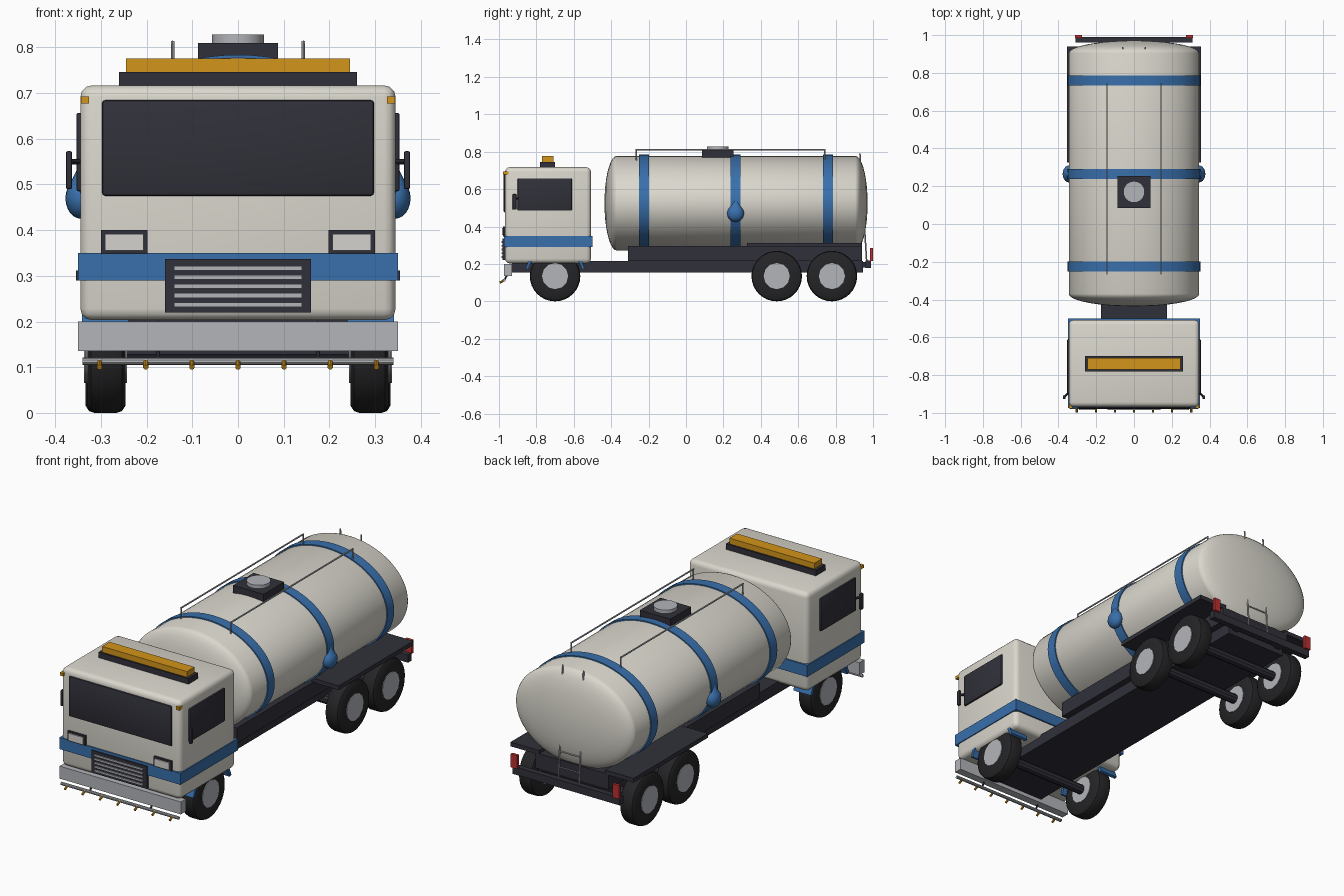
import bpy, bmesh, math
from mathutils import Vector, Matrix

if "Cube" in bpy.data.objects:
    bpy.data.objects.remove(bpy.data.objects["Cube"])


def material(name, r, g, b):
    m = bpy.data.materials.new(name)
    m.use_nodes = True
    m.diffuse_color = (r, g, b, 1)
    m.node_tree.nodes["Principled BSDF"].inputs["Base Color"].default_value = (r, g, b, 1)
    return m


CREAM = material("cream paint", 0.70, 0.68, 0.61)
BLUE = material("blue paint", 0.04, 0.16, 0.41)
DARK = material("dark trim", 0.03, 0.03, 0.042)
TYRE = material("black rubber", 0.018, 0.018, 0.02)
STEEL = material("steel", 0.45, 0.46, 0.49)
AMBER = material("amber", 0.65, 0.30, 0.01)
RED = material("red lamp", 0.50, 0.03, 0.03)
LENS = material("lamp lens", 0.66, 0.65, 0.62)


def finish(name, bm, mats, smooth=True):
    bmesh.ops.recalc_face_normals(bm, faces=bm.faces)
    me = bpy.data.meshes.new(name)
    bm.to_mesh(me)
    bm.free()
    ob = bpy.data.objects.new(name, me)
    bpy.context.collection.objects.link(ob)
    for m in mats if isinstance(mats, list) else [mats]:
        me.materials.append(m)
    if smooth:
        bpy.ops.object.select_all(action="DESELECT")
        ob.select_set(True)
        bpy.context.view_layer.objects.active = ob
        bpy.ops.object.shade_smooth_by_angle(angle=math.radians(35))
    return ob


def box(name, x, y, z, mat, bevel=0, segments=2):
    """Box from (min, max) pairs."""
    bm = bmesh.new()
    bmesh.ops.create_cube(bm, size=1)
    for v in bm.verts:
        v.co = [(a + b) / 2 + c * (b - a) for (a, b), c in zip((x, y, z), v.co)]
    if bevel:
        bmesh.ops.bevel(bm, geom=bm.edges[:], offset=bevel, segments=segments,
                        profile=0.5, affect="EDGES")
    return finish(name, bm, mat, bevel > 0)


def both(name, x, y, z, mat, bevel=0):
    """Mirrored pair of boxes."""
    box("left_" + name, x, y, z, mat, bevel)
    box("right_" + name, (-x[1], -x[0]), y, z, mat, bevel)


def rod(name, a, b, r, mat, r2=None, sides=10):
    a, b = Vector(a), Vector(b)
    bm = bmesh.new()
    turn = (b - a).to_track_quat("Z", "Y").to_matrix().to_4x4()
    bmesh.ops.create_cone(bm, cap_ends=True, segments=sides, radius1=r,
                          radius2=r if r2 is None else r2, depth=(b - a).length,
                          matrix=Matrix.Translation((a + b) / 2) @ turn)
    return finish(name, bm, mat)


def loft(name, profile, rx, rz, centre, axis, mat, sides=48):
    """Rings of (position, scale) along x or y, closed at both ends."""
    bm = bmesh.new()
    rings = []
    for p, s in profile:
        ring = []
        for i in range(sides):
            t = 2 * math.pi * i / sides
            u, w = rx * s * math.cos(t), rz * s * math.sin(t)
            co = Vector((u, p, w)) if axis == "y" else Vector((p, u, w))
            ring.append(bm.verts.new(co + Vector(centre)))
        rings.append(ring)
    for r0, r1 in zip(rings, rings[1:]):
        for i in range(sides):
            j = (i + 1) % sides
            bm.faces.new((r0[i], r0[j], r1[j], r1[i]))
    bm.faces.new(rings[0])
    bm.faces.new(rings[-1])
    return finish(name, bm, mat)


# Chassis
box("chassis_frame", (-0.175, 0.175), (-0.93, 0.945), (0.155, 0.215), DARK)
box("tank_subframe", (-0.21, 0.21), (-0.31, 0.94), (0.215, 0.295), DARK)
both("rear_fender", (0.19, 0.355), (0.325, 0.94), (0.29, 0.312), DARK)
box("rear_bumper", (-0.31, 0.31), (0.96, 0.99), (0.178, 0.218), DARK)
both("bumper_bracket", (0.12, 0.15), (0.93, 0.97), (0.18, 0.21), DARK)
both("tail_lamp", (0.275, 0.312), (0.985, 1.0), (0.215, 0.285), RED)

# Cab
box("cab", (-0.345, 0.345), (-0.968, -0.508), (0.203, 0.717), CREAM, 0.025, 3)
box("cab_stripe", (-0.35, 0.35), (-0.974, -0.5), (0.29, 0.35), BLUE)
box("windscreen", (-0.298, 0.298), (-0.976, -0.95), (0.475, 0.685), DARK, 0.008)
both("side_window", (0.33, 0.354), (-0.9, -0.61), (0.485, 0.657), DARK, 0.005)
box("grille", (-0.16, 0.16), (-0.98, -0.95), (0.22, 0.337), DARK)
for i in range(5):
    z = 0.237 + 0.02 * i
    box("grille_bar", (-0.14, 0.14), (-0.986, -0.975), (z - 0.005, z + 0.005), STEEL)
both("headlamp_frame", (0.198, 0.3), (-0.979, -0.95), (0.348, 0.4), DARK)
both("headlamp_lens", (0.207, 0.291), (-0.984, -0.97), (0.356, 0.392), LENS)
both("marker_lamp", (0.326, 0.344), (-0.978, -0.95), (0.677, 0.693), AMBER)
box("beacon_base", (-0.26, 0.26), (-0.78, -0.7), (0.712, 0.746), DARK)
box("beacon_bar", (-0.245, 0.245), (-0.771, -0.709), (0.746, 0.776), AMBER)
box("front_bumper", (-0.35, 0.35), (-0.972, -0.93), (0.135, 0.2), STEEL)
for s, side in ((1, "left_"), (-1, "right_")):
    rod(side + "mirror_arm", (s * 0.34, -0.89, 0.55), (s * 0.37, -0.915, 0.55), 0.006, DARK)
both("mirror", (0.363, 0.377), (-0.927, -0.907), (0.49, 0.573), DARK, 0.004)

# Spray bar with nozzles
rod("spray_bar", (-0.34, -0.972, 0.113), (0.34, -0.972, 0.113), 0.008, STEEL)
for s in (-1, 1):
    rod("spray_bracket", (s * 0.175, -0.95, 0.15), (s * 0.175, -0.972, 0.113), 0.005, DARK)
for i in range(-3, 4):
    rod("spray_nozzle", (i * 0.101, -0.972, 0.113), (i * 0.101, -0.996, 0.1), 0.006, AMBER)

# Wheels, hubs, axles and front mudguards
R = 0.135
tyre_profile = [(-0.042, 0.5), (-0.042, 0.88), (-0.034, 0.97), (-0.022, 1),
                (0.022, 1), (0.034, 0.97), (0.042, 0.88), (0.042, 0.5)]
for label, y in (("front", -0.7), ("middle", 0.485), ("rear", 0.78)):
    rod(label + "_axle", (-0.26, y, R), (0.26, y, R), 0.025, DARK)
    for s in (-1, 1):
        x = s * (0.288 if label == "front" else 0.292)
        loft(label + "_tyre", tyre_profile, R, R, (x, y, R), "x", TYRE, 32)
        rod(label + "_hub", (x - 0.045, y, R), (x + 0.045, y, R), 0.07, STEEL, sides=12)
for s in (-1, 1):
    bm = bmesh.new()
    rows = []
    for k in range(13):
        t = math.radians(14 + 152 * k / 12)
        rows.append([bm.verts.new((s * x, -0.7 + r * math.cos(t), R + r * math.sin(t)))
                     for x, r in ((0.24, 0.148), (0.342, 0.148), (0.342, 0.163), (0.24, 0.163))])
    for a, b in zip(rows, rows[1:]):
        for i in range(4):
            bm.faces.new((a[i], a[i - 1], b[i - 1], b[i]))
    bm.faces.new(rows[0])
    bm.faces.new(rows[-1])
    finish("front_mudguard", bm, BLUE)

# Tank with domed ends and bands
RX, RZ, ZC = 0.345, 0.253, 0.525
arc = [math.radians(a) for a in (0, 10, 20, 30, 40, 50, 60, 70, 80, 88)]
tank = [(-0.37 - 0.066 * math.sin(t), math.cos(t)) for t in reversed(arc)]
tank += [(0.905 + 0.066 * math.sin(t), math.cos(t)) for t in arc]
loft("tank", tank, RX, RZ, (0, 0, ZC), "y", CREAM, 64)
for y in (-0.225, 0.265, 0.76):
    loft("tank_band", [(y - 0.027, 0.98), (y - 0.027, 1), (y + 0.027, 1), (y + 0.027, 0.98)],
         RX + 0.006, RZ + 0.006, (0, 0, ZC), "y", BLUE, 64)

# Drop-shaped side fittings
for s in (-1, 1):
    bm = bmesh.new()
    bmesh.ops.create_uvsphere(bm, u_segments=20, v_segments=12, radius=0.045)
    bmesh.ops.create_cone(bm, cap_ends=True, segments=20, radius1=0.041, radius2=0.001,
                          depth=0.06, matrix=Matrix.Translation((0, 0, 0.048)))
    bmesh.ops.transform(bm, verts=bm.verts,
                        matrix=Matrix.Translation((s * 0.344, 0.265, 0.47))
                        @ Matrix.Diagonal((0.75, 1, 1, 1)))
    finish("tank_drop", bm, BLUE)

# Hatch, rails and ladder
box("hatch_base", (-0.088, 0.088), (0.085, 0.255), (0.755, 0.81), DARK)
rod("hatch_lid", (0, 0.17, 0.8), (0, 0.17, 0.828), 0.057, STEEL, sides=24)
for s in (-1, 1):
    x = s * 0.143
    rod("top_rail", (x, -0.268, 0.811), (x, 0.745, 0.811), 0.004, STEEL)
    for y in (-0.265, 0.742):
        rod("rail_post", (x, y, 0.73), (x, y, 0.814), 0.004, STEEL)
    rod("ladder_stile", (s * 0.06, 0.93, 0.79), (s * 0.06, 0.966, 0.21), 0.004, STEEL)
for i in range(6):
    z = 0.27 + 0.08 * i
    y = 0.93 + 0.036 * (0.79 - z) / 0.58
    rod("ladder_rung", (-0.06, y, z), (0.06, y, z), 0.003, STEEL)
